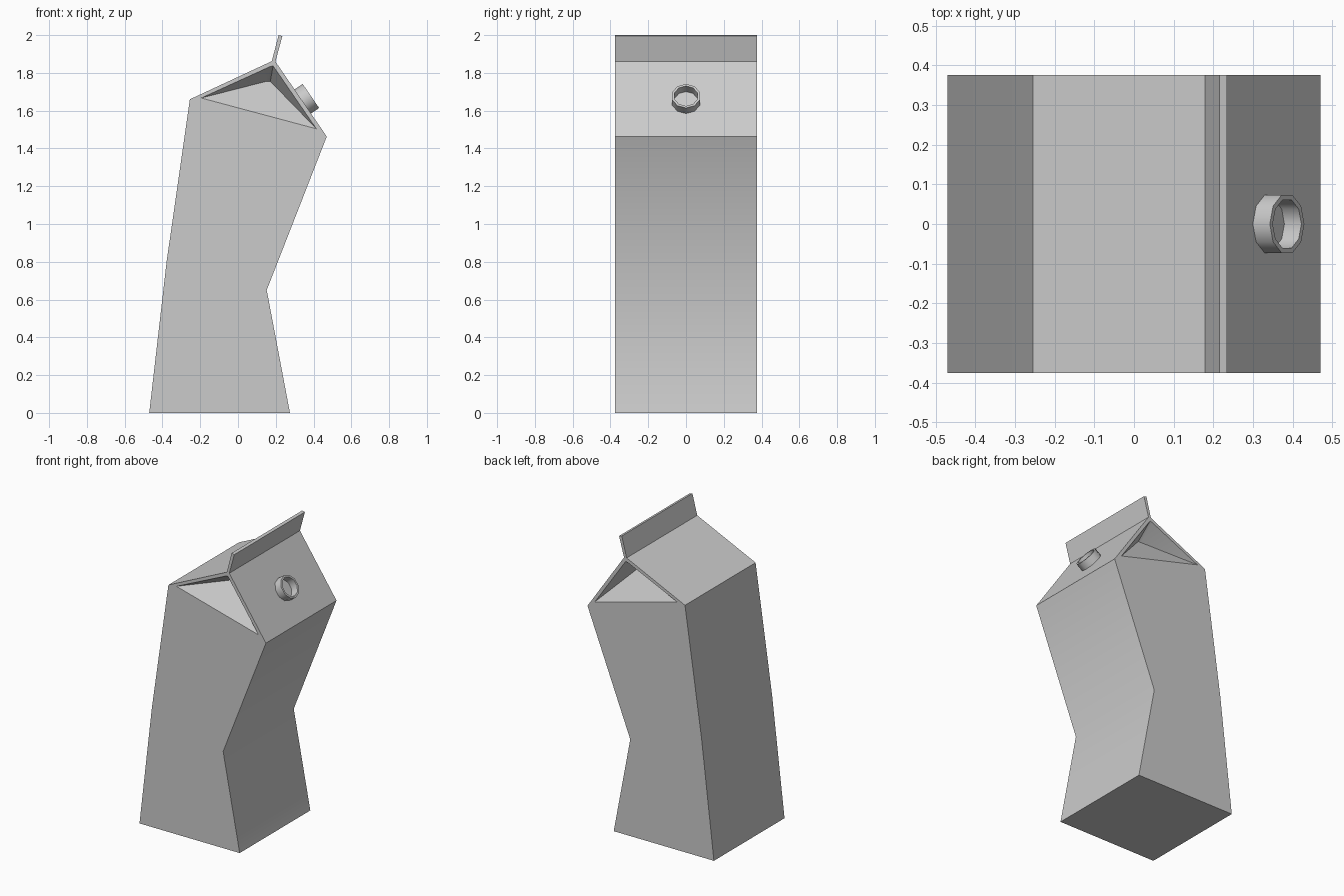
import bpy, bmesh, math
from mathutils import Vector, Matrix

if "Cube" in bpy.data.objects:
    bpy.data.objects.remove(bpy.data.objects["Cube"])

HALF = 0.375   # half depth in y
INNER = 0.245  # y of the folded-in gable point

# side outline (x, z), counter-clockwise seen from the front
outline = dict(
    bl=(-0.47, 0), br=(0.275, 0), notch=(0.152, 0.65), r=(0.47, 1.463),
    rr=(0.198, 1.86), tr=(0.235, 1.995), tl=(0.215, 2.0), rl=(0.179, 1.862),
    l=(-0.255, 1.66), ml=(-0.378, 0.80))
# gable pocket: opening corners and folded-in points
opening = dict(a=(-0.195, 1.667), b=(0.415, 1.504), c2=(0.186, 1.837), c1=(0.169, 1.833))
fold = dict(d1=(0.150, 1.755), d2=(0.171, 1.755))

end_faces = [
    "bl br notch ml", "ml notch r l", "l r b a", "b r rr c2", "c2 rr rl c1",
    "c1 rl l a", "rl rr tr tl",
    "a b d2 d1", "a d1 c1", "c1 d1 d2 c2", "c2 d2 b"]


def finish(bm, name, angle):
    bmesh.ops.recalc_face_normals(bm, faces=bm.faces)
    me = bpy.data.meshes.new(name)
    bm.to_mesh(me)
    bm.free()
    ob = bpy.data.objects.new(name, me)
    bpy.context.collection.objects.link(ob)
    bpy.ops.object.select_all(action='DESELECT')
    ob.select_set(True)
    bpy.context.view_layer.objects.active = ob
    bpy.ops.object.shade_smooth_by_angle(angle=math.radians(angle))
    return ob


# carton body with gable roof, sealed fin and folded ends
bm = bmesh.new()
ends = []
for s in (-1, 1):
    v = {k: bm.verts.new((x, s * HALF, z)) for k, (x, z) in {**outline, **opening}.items()}
    v.update({k: bm.verts.new((x, s * INNER, z)) for k, (x, z) in fold.items()})
    for names in end_faces:
        f = [v[k] for k in names.split()]
        bm.faces.new(f if s < 0 else f[::-1])
    ends.append(v)
front, back = ends
keys = list(outline)
for k, n in zip(keys, keys[1:] + keys[:1]):
    bm.faces.new((front[n], front[k], back[k], back[n]))
finish(bm, "carton_body", 35)

# open ten-sided spout ring on the right roof panel
SIDES = 10
r, rr = (Vector((outline[k][0], 0, outline[k][1])) for k in ("r", "rr"))
down = (r - rr).normalized()
side = Vector((0, 1, 0))
normal = side.cross(down)
if normal.z < 0:
    normal.negate()
center = rr.lerp(r, (0.343 - rr.x) / (r.x - rr.x))
section = [(0.077, -0.004), (0.077, 0.052), (0.064, 0.052), (0.064, -0.004)]  # radius, height
bm = bmesh.new()
rings = []
for i in range(SIDES):
    t = 2 * math.pi * i / SIDES
    d = down * math.cos(t) + side * math.sin(t)
    rings.append([bm.verts.new(center + d * rad + normal * h) for rad, h in section])
for i in range(SIDES):
    p, q = rings[i], rings[(i + 1) % SIDES]
    for j in range(4):
        k = (j + 1) % 4
        bm.faces.new((p[j], q[j], q[k], p[k]))
finish(bm, "spout_ring", 40)
